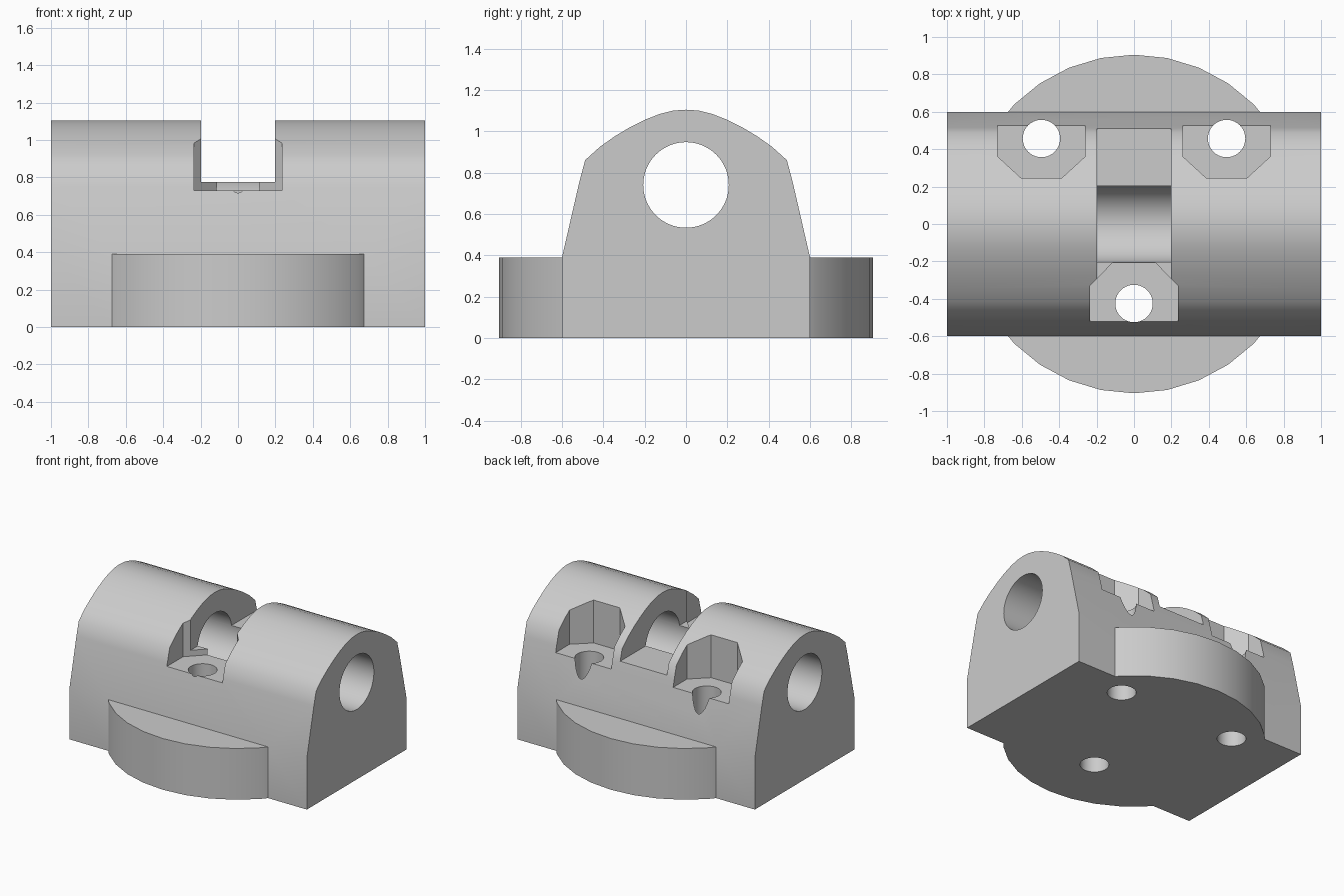
import bpy
import bmesh
import math

if "Cube" in bpy.data.objects:
    bpy.data.objects.remove(bpy.data.objects["Cube"], do_unlink=True)

grey = bpy.data.materials.new("plain grey")
grey.use_nodes = True
grey.diffuse_color = (0.6, 0.6, 0.6, 1)
grey.node_tree.nodes["Principled BSDF"].inputs["Base Color"].default_value = (0.6, 0.6, 0.6, 1)


def prism(name, points, sweep):
    """Sweep a closed outline of 3D points along a vector."""
    bm = bmesh.new()
    face = bm.faces.new([bm.verts.new(p) for p in points])
    ext = bmesh.ops.extrude_face_region(bm, geom=[face])
    moved = [v for v in ext["geom"] if isinstance(v, bmesh.types.BMVert)]
    bmesh.ops.translate(bm, verts=moved, vec=sweep)
    bmesh.ops.recalc_face_normals(bm, faces=bm.faces)
    mesh = bpy.data.meshes.new(name)
    bm.to_mesh(mesh)
    bm.free()
    mesh.materials.append(grey)
    obj = bpy.data.objects.new(name, mesh)
    bpy.context.collection.objects.link(obj)
    return obj


def circle(radius, count):
    return [(radius * math.cos(math.tau * i / count),
             radius * math.sin(math.tau * i / count)) for i in range(count)]


def combine(target, other, operation):
    """Apply a boolean and discard the second solid."""
    other.hide_render = True
    mod = target.modifiers.new(operation, 'BOOLEAN')
    mod.operation = operation
    mod.solver = 'EXACT'
    mod.object = other
    bpy.context.view_layer.objects.active = target
    bpy.ops.object.modifier_apply(modifier=mod.name)
    bpy.data.objects.remove(other, do_unlink=True)


# Main block with an arched top
half = [(0.6, 0), (0.6, 0.39), (0.516, 0.755), (0.488, 0.86), (0.416, 0.925),
        (0.345, 0.975), (0.27, 1.02), (0.2, 1.055), (0.126, 1.084), (0.06, 1.1)]
profile = half + [(0, 1.104)] + [(-y, z) for y, z in reversed(half)]
body = prism("bearing_block", [(-1, y, z) for y, z in profile], (2, 0, 0))

# Round base flange
flange = prism("base_flange", [(x, y, 0) for x, y in circle(0.905, 32)], (0, 0, 0.39))
combine(body, flange, 'UNION')

# Central slot
slot = prism("slot_cutter", [(x, y, 0.775) for x, y in
             ((-0.197, -1), (0.197, -1), (0.197, 1), (-0.197, 1))], (0, 0, 1))
combine(body, slot, 'DIFFERENCE')

# Bolt pockets and through holes: position, outward direction, floor, inner depth
for cx, cy, out, floor, depth in ((0, -0.425, -1, 0.73, 0.222),
                                  (-0.495, 0.457, 1, 0.705, 0.21),
                                  (0.495, 0.457, 1, 0.705, 0.21)):
    outline = [(-0.234, 0.5), (-0.234, -0.096), (-0.11, -depth),
               (0.11, -depth), (0.234, -0.096), (0.234, 0.5)]
    pocket = prism("pocket_cutter", [(cx + x, cy + out * y, floor) for x, y in outline], (0, 0, 1))
    combine(body, pocket, 'DIFFERENCE')
    hole = prism("bolt_hole_cutter", [(cx + x, cy + y, -0.1) for x, y in circle(0.1, 40)], (0, 0, 1.1))
    combine(body, hole, 'DIFFERENCE')

# Shaft bore along the length
bore = prism("bore_cutter", [(-1.1, y, 0.74 + z) for y, z in circle(0.207, 64)], (2.2, 0, 0))
combine(body, bore, 'DIFFERENCE')

# Smooth curves, crisp edges
bpy.ops.object.select_all(action='DESELECT')
body.select_set(True)
bpy.context.view_layer.objects.active = body
bpy.ops.object.shade_smooth_by_angle(angle=math.radians(38))
